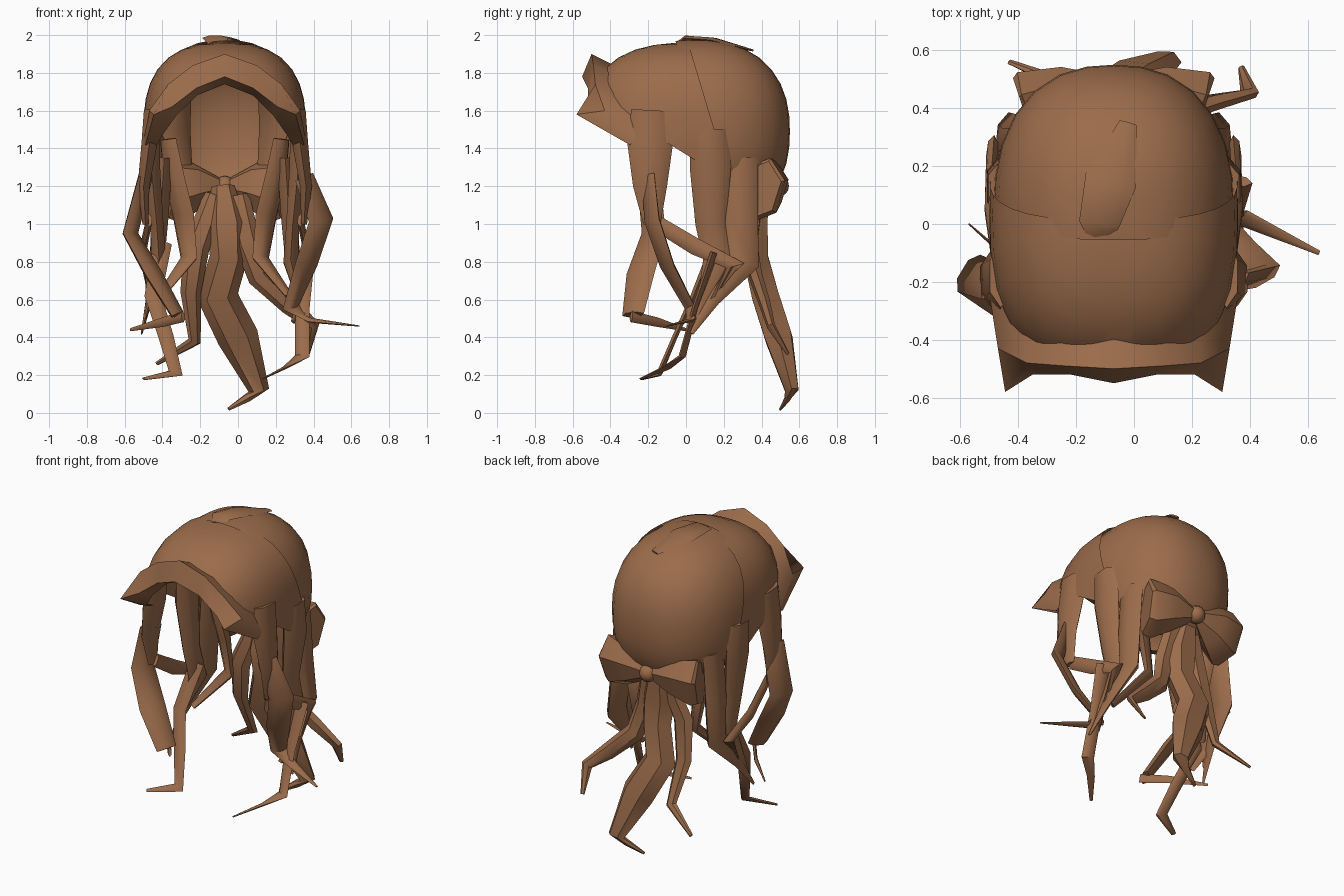
import bpy, bmesh, math
from mathutils import Vector

cube = bpy.data.objects.get("Cube")
if cube:
    bpy.data.objects.remove(cube)

MID = -0.07  # symmetry plane of the hair

brown = bpy.data.materials.new("brown hair")
brown.use_nodes = True
brown.diffuse_color = (0.33, 0.15, 0.07, 1)
brown.node_tree.nodes["Principled BSDF"].inputs["Base Color"].default_value = brown.diffuse_color


def finish(name, bm, angle=45):
    bmesh.ops.recalc_face_normals(bm, faces=bm.faces)
    mesh = bpy.data.meshes.new(name)
    bm.to_mesh(mesh)
    bm.free()
    mesh.materials.append(brown)
    obj = bpy.data.objects.new(name, mesh)
    bpy.context.collection.objects.link(obj)
    bpy.ops.object.select_all(action='DESELECT')
    bpy.context.view_layer.objects.active = obj
    obj.select_set(True)
    bpy.ops.object.shade_smooth_by_angle(angle=math.radians(angle))
    return obj


def shell(name, centre, radii, power, cuts):
    """Boxy dome with the material beyond each cutting plane removed."""
    bm = bmesh.new()
    bmesh.ops.create_uvsphere(bm, u_segments=28, v_segments=18, radius=1)
    for v in bm.verts:
        k = sum(abs(c) ** power for c in v.co) ** (1 / power)
        v.co = Vector(c / k * r + o for c, r, o in zip(v.co, radii, centre))
    for point, normal in cuts:
        bmesh.ops.bisect_plane(bm, geom=bm.verts[:] + bm.edges[:] + bm.faces[:],
                               plane_co=point, plane_no=normal, clear_outer=True)
    return finish(name, bm)


def lock(name, points, side=(1, 0, 0), flat=0.4):
    """Tapered flat strand through (x, y, z, half width) points."""
    bm = bmesh.new()
    pos = [Vector(p[:3]) for p in points]
    rings = []
    for i, p in enumerate(points):
        tangent = (pos[min(i + 1, len(pos) - 1)] - pos[max(i - 1, 0)]).normalized()
        across = Vector(side)
        across = (across - tangent * across.dot(tangent)).normalized()
        out = tangent.cross(across)
        rings.append([bm.verts.new(pos[i] + across * p[3] * math.cos(a) + out * p[3] * flat * math.sin(a))
                      for a in (k * math.tau / 6 for k in range(6))])
    for r, s in zip(rings, rings[1:]):
        for k in range(6):
            bm.faces.new((r[k], r[k - 1], s[k - 1], s[k]))
    bm.faces.new(rings[0])
    bm.faces.new(rings[-1])
    return finish(name, bm)


def lock_pair(name, points, side, flat=0.4):
    """Strands on both sides; x is measured from the symmetry plane."""
    for label, s in (("left", 1), ("right", -1)):
        lock(f"{label}_{name}", [(MID + s * x, y, z, w) for x, y, z, w in points],
             (s * side[0], side[1], side[2]), flat)


# Scalp shells: wide front, narrower and taller back
hem = ((0, -0.42, 1.63), (0, -0.53, -0.85))
shell("front_shell", (MID, 0.03, 1.5), (0.43, 0.56, 0.46), 2.6,
      [hem, ((0, -0.43, 1.8), (0, -1, 0)), ((0, 0.12, 1.6), (0, 1, 0.3))])
shell("back_shell", (MID, 0.05, 1.49), (0.415, 0.5, 0.485), 2.35,
      [hem, ((0, -0.05, 1.95), (0, -1, -0.3))])

# Swept fringe: rows from root over the ridge to the edge and underside
rows = [
    [(0, -.38, 1.84), (.18, -.38, 1.79), (.30, -.37, 1.69), (.39, -.27, 1.56), (.42, -.12, 1.45)],
    [(0, -.50, 1.90), (.17, -.49, 1.84), (.30, -.48, 1.74), (.40, -.43, 1.60), (.43, -.24, 1.44)],
    [(0, -.55, 1.78), (.15, -.52, 1.72), (.28, -.52, 1.62), (.375, -.58, 1.58), (.42, -.30, 1.42)],
    [(0, -.43, 1.74), (.15, -.42, 1.68), (.26, -.41, 1.57), (.33, -.38, 1.47), (.37, -.22, 1.40)],
]
bm = bmesh.new()
for s in (1, -1):
    grid = [[bm.verts.new((MID + s * x, y, z)) for x, y, z in row] for row in rows]
    for a, b in zip(grid, grid[1:]):
        for k in range(4):
            bm.faces.new((a[k], a[k + 1], b[k + 1], b[k]))
bmesh.ops.remove_doubles(bm, verts=bm.verts, dist=0.001)
finish("fringe", bm, 40)

# Tuft on the crown and overlapping locks on the scalp
lock("crown_tuft", [(-.02, .35, 1.92, .03), (-.08, .15, 1.97, .09), (-.12, 0, 1.985, .07), (-.11, -.04, 1.96, .05)], flat=0.2)
lock_pair("nape_lock", [(.17, .30, 1.82, .02), (.24, .38, 1.66, .08), (.26, .42, 1.5, .10), (.21, .43, 1.28, .05)], (1, -.8, 0), 0.3)

# Bow at the nape
bm = bmesh.new()
bmesh.ops.create_uvsphere(bm, u_segments=10, v_segments=8, radius=0.055)
bmesh.ops.translate(bm, verts=bm.verts, vec=(MID, 0.49, 1.2))
finish("bow_knot", bm, 60)
lock_pair("bow_wing", [(.02, .48, 1.2, .045), (.15, .45, 1.2, .13), (.28, .40, 1.18, .18), (.31, .39, 1.18, .16)], (0, .35, 1), 0.72)

# Side locks framing the opening
Y = (0, 1, 0)
lock_pair("temple_lock", [(.39, -.18, 1.6, .11), (.40, -.19, 1.42, .12), (.43, -.19, 1.2, .09), (.42, -.18, 1.0, .045)], Y)
lock_pair("ear_lock", [(.39, .12, 1.5, .10), (.39, .13, 1.3, .11), (.36, .13, 1.0, .08), (.35, .18, .8, .09), (.42, .06, .5, .01)], Y, 0.5)
lock_pair("inner_lock", [(.30, .24, 1.45, .06), (.27, .25, 1.25, .08), (.22, .27, 1.05, .08), (.19, .28, .82, .06), (.34, .12, .62, .03)], (1, 1, 0), 0.5)
lock_pair("rear_side_lock", [(.32, .28, 1.35, .10), (.34, .28, 1.05, .10), (.36, .30, .8, .09), (.40, .14, .6, .04), (.44, .03, .42, .01)], Y, 0.5)

# Long front strands, angular and uneven
lock("left_front_strand", [(.35, -.2, 1.25, .06), (.44, -.18, 1.02, .075), (.36, -.1, .78, .07), (.28, .02, .56, .05), (.38, .02, .49, .03), (.64, -.1, .46, .008)], (1, .6, 0))
lock("right_front_strand", [(-.49, -.2, 1.25, .07), (-.57, -.17, .95, .075), (-.45, -.24, .74, .085), (-.32, -.28, .52, .065)], (.6, 1, 0))
lock("right_front_tip", [(-.29, -.29, .51, .03), (-.4, -.15, .48, .025), (-.57, .0, .44, .008)], (0, 0, 1))
lock_pair("crossing_strand", [(.40, -.18, 1.02, .04), (.43, .05, .88, .045), (.42, .26, .78, .05), (.40, .12, .6, .03), (.36, .02, .48, .015)], (0, .4, 1))

# Thin hanging ends with hooked tips
lock("left_hooked_strand", [(.36, .15, .85, .05), (.34, .05, .56, .04), (.34, -.02, .30, .04), (.25, -.1, .24, .025), (.13, -.24, .18, .01)], (1, 0, .5))
lock("right_hooked_strand", [(-.4, .15, .9, .05), (-.45, .04, .62, .045), (-.38, -.06, .4, .04), (-.33, -.14, .21, .04), (-.5, -.23, .18, .015)])

# Tails below the bow
lock("main_tail", [(-.08, .40, 1.2, .06), (-.06, .36, 1.0, .11), (-.05, .37, .82, .10), (-.11, .42, .62, .11), (0, .49, .40, .11), (.11, .56, .12, .055), (.05, .54, .08, .025), (-.05, .50, .02, .01)], flat=0.75)
lock("left_tail", [(0, .38, 1.15, .06), (.05, .34, .9, .07), (.11, .37, .72, .06), (.27, .42, .57, .05), (.40, .45, .46, .035), (.37, .54, .31, .012)], (1, 0, 1), 0.6)
lock("right_tail", [(-.12, .38, 1.15, .06), (-.22, .34, .88, .07), (-.25, .38, .64, .055), (-.23, .48, .38, .035), (-.43, .56, .26, .012)], flat=0.6)
